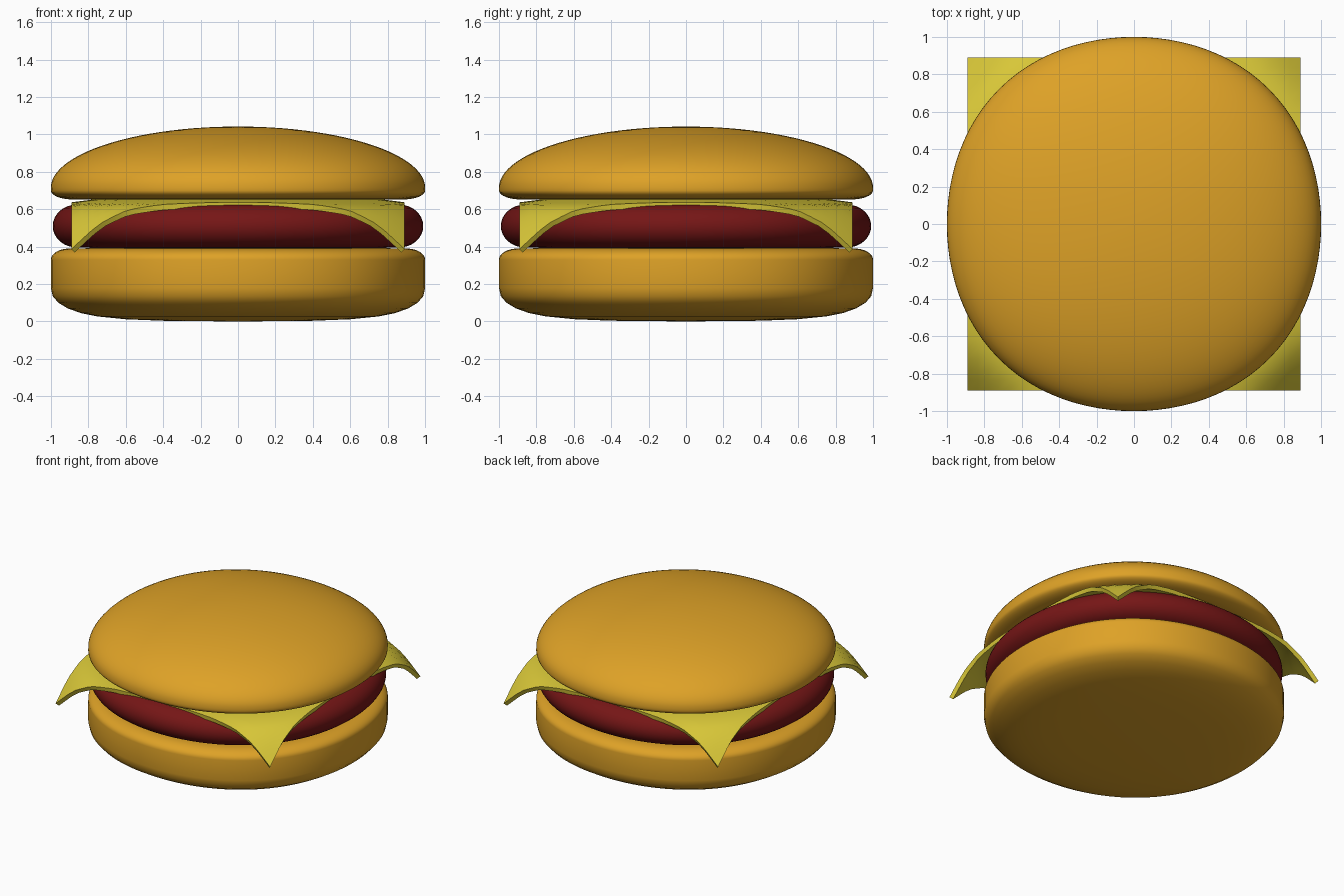
import bpy, bmesh
from math import sin, cos, pi, radians, hypot

if "Cube" in bpy.data.objects:
    bpy.data.objects.remove(bpy.data.objects["Cube"])

SEG = 96


def material(name, color):
    m = bpy.data.materials.new(name)
    m.diffuse_color = (*color, 1)
    m.use_nodes = True
    m.node_tree.nodes["Principled BSDF"].inputs["Base Color"].default_value = m.diffuse_color
    return m


def finish(name, bm, mat, angle=50):
    bmesh.ops.recalc_face_normals(bm, faces=bm.faces)
    me = bpy.data.meshes.new(name)
    bm.to_mesh(me)
    bm.free()
    ob = bpy.data.objects.new(name, me)
    bpy.context.collection.objects.link(ob)
    me.materials.append(mat)
    bpy.ops.object.select_all(action='DESELECT')
    ob.select_set(True)
    bpy.context.view_layer.objects.active = ob
    bpy.ops.object.shade_smooth_by_angle(angle=radians(angle))
    return ob


def lathe(name, profile, mat):
    """Revolve (r, z) points from bottom axis to top axis, slightly squarish in plan."""
    bm = bmesh.new()
    rings = []
    for r, z in profile[1:-1]:
        ring = []
        for i in range(SEG):
            a = 2 * pi * i / SEG
            q = r * (1 + 0.01 * (1 - cos(4 * a)))
            ring.append(bm.verts.new((q * cos(a), q * sin(a), z)))
        rings.append(ring)
    low = bm.verts.new((0, 0, profile[0][1]))
    top = bm.verts.new((0, 0, profile[-1][1]))
    for i in range(SEG):
        j = (i + 1) % SEG
        bm.faces.new((low, rings[0][j], rings[0][i]))
        bm.faces.new((top, rings[-1][i], rings[-1][j]))
        for a, b in zip(rings, rings[1:]):
            bm.faces.new((a[i], a[j], b[j], b[i]))
    return finish(name, bm, mat)


def arc(cr, cz, rr, rz, a0, a1, n):
    """Elliptical arc in the (r, z) plane, angles in degrees."""
    return [(cr + rr * cos(radians(a0 + (a1 - a0) * i / n)),
             cz + rz * sin(radians(a0 + (a1 - a0) * i / n))) for i in range(n + 1)]


bun = material("bun", (0.73, 0.36, 0.02))
meat = material("meat", (0.18, 0.008, 0.008))
yellow = material("cheese", (0.70, 0.58, 0.04))

# Bottom bun: soft underside, straight wall, rounded upper rim
lathe("bottom_bun",
      [(0, 0.0), (0.4, 0.004), (0.6, 0.012), (0.75, 0.027), (0.84, 0.045), (0.91, 0.07),
       (0.96, 0.1), (0.99, 0.135), (1.0, 0.18), (1.0, 0.26)]
      + arc(0.90, 0.33, 0.10, 0.06, 0, 90, 8) + [(0.6, 0.395), (0, 0.395)], bun)

# Patty: flat disc with a round edge
lathe("patty", [(0, 0.39), (0.5, 0.39)] + arc(0.86, 0.51, 0.13, 0.115, -90, 90, 16)
      + [(0.5, 0.625), (0, 0.625)], meat)

# Top bun: flat base, tight lower rim, domed top
lathe("top_bun", [(0, 0.65), (0.5, 0.65)] + arc(0.88, 0.70, 0.12, 0.048, -90, 0, 8)
      + arc(0, 0.715, 1.0, 0.327, 0, 87, 24) + [(0, 1.042)], bun)

# Cheese slice: square sheet whose corners droop
DROOP = [(0, 0.66), (0.75, 0.655), (0.89, 0.637), (0.98, 0.625), (1.07, 0.595),
         (1.16, 0.52), (1.26, 0.385)]


def droop(r):
    for (r0, z0), (r1, z1) in zip(DROOP, DROOP[1:]):
        if r <= r1:
            return z0 + (z1 - z0) * (r - r0) / (r1 - r0)
    return DROOP[-1][1]


bm = bmesh.new()
bmesh.ops.create_grid(bm, x_segments=32, y_segments=32, size=0.89)
for v in bm.verts:
    v.co.z = droop(hypot(v.co.x, v.co.y))
if sum(f.normal.z for f in bm.faces) < 0:
    bmesh.ops.reverse_faces(bm, faces=bm.faces)
me = bpy.data.meshes.new("cheese_slice")
bm.to_mesh(me)
bm.free()
cheese = bpy.data.objects.new("cheese_slice", me)
bpy.context.collection.objects.link(cheese)
me.materials.append(yellow)
bpy.ops.object.select_all(action='DESELECT')
cheese.select_set(True)
bpy.context.view_layer.objects.active = cheese
bpy.ops.object.shade_smooth_by_angle(angle=radians(40))
solid = cheese.modifiers.new("thickness", 'SOLIDIFY')
solid.thickness = 0.03
solid.offset = -1
bpy.ops.object.modifier_apply(modifier=solid.name)
bpy.ops.object.shade_smooth_by_angle(angle=radians(40))
